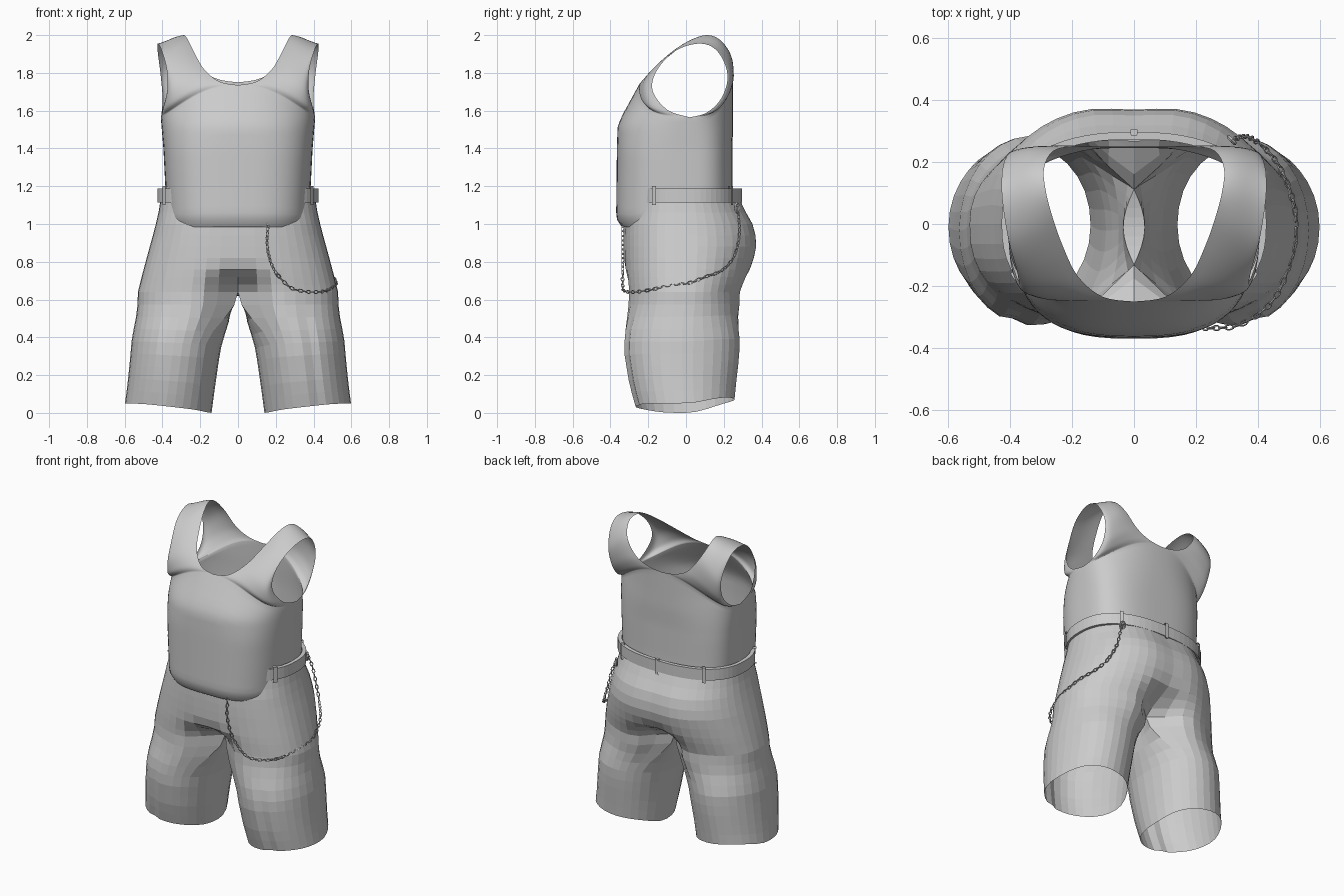
import bpy, bmesh, math
from mathutils import Vector

if "Cube" in bpy.data.objects:
    bpy.data.objects.remove(bpy.data.objects["Cube"])

cloth = bpy.data.materials.new("plain_grey")
cloth.use_nodes = True
GREY = (0.6, 0.6, 0.6, 1)
cloth.diffuse_color = GREY
cloth.node_tree.nodes["Principled BSDF"].inputs["Base Color"].default_value = GREY


def finish(name, bm, smooth=False):
    """Turn a bmesh into a named object."""
    bmesh.ops.remove_doubles(bm, verts=bm.verts, dist=0.0008)
    bmesh.ops.recalc_face_normals(bm, faces=bm.faces)
    mesh = bpy.data.meshes.new(name)
    bm.to_mesh(mesh)
    bm.free()
    mesh.materials.append(cloth)
    ob = bpy.data.objects.new(name, mesh)
    bpy.context.collection.objects.link(ob)
    for p in mesh.polygons:
        p.use_smooth = smooth
    return ob


def spline(pts, t):
    """Smooth curve through points, t from 0 to 1."""
    pts = [Vector(p) for p in pts]
    n = len(pts) - 1
    i = min(int(t * n), n - 1)
    u = t * n - i
    a, b, c, d = (pts[max(0, min(n, i + k))] for k in (-1, 0, 1, 2))
    return (b * 2 + (c - a) * u + (a * 2 - b * 5 + c * 4 - d) * u * u
            + (b * 3 - a - c * 3 + d) * u ** 3) / 2


def look(table, z):
    """Interpolate the rows of a table ordered by rising height."""
    for lo, hi in zip(table, table[1:]):
        if z <= hi[0]:
            u = max(0, (z - lo[0]) / (hi[0] - lo[0]))
            return [p + (q - p) * u for p, q in zip(lo[1:], hi[1:])]
    return table[-1][1:]


def ramp(a, b, v):
    u = max(0, min(1, (v - a) / (b - a)))
    return u * u * (3 - 2 * u)


def oval(a, power):
    """Point on a unit rounded box; angle 0 is front, 90 degrees is +x."""
    s, c = math.sin(a), -math.cos(a)
    e = 2 / power
    return math.copysign(abs(s) ** e, s), math.copysign(abs(c) ** e, c)


def loft(bm, rows, closed=False, mirror=False):
    """Skin rows of points, optionally on both sides."""
    for side in ((1, -1) if mirror else (1,)):
        grid = [[bm.verts.new((p[0] * side, p[1], p[2])) for p in r] for r in rows]
        for r0, r1 in zip(grid, grid[1:]):
            n = len(r0)
            for j in range(n if closed else n - 1):
                k = (j + 1) % n
                bm.faces.new((r0[j], r0[k], r1[k], r1[j]))


# --- Tank top: height, half width, front, back
TORSO = [(0.97, 0.355, -0.33, 0.25), (1.03, 0.375, -0.37, 0.25), (1.2, 0.385, -0.368, 0.245),
         (1.4, 0.395, -0.366, 0.245), (1.52, 0.405, -0.362, 0.25), (1.58, 0.41, -0.335, 0.25),
         (1.735, 0.39, -0.25, 0.25)]
NECK = [(0, -0.25, 1.735), (0.1, -0.235, 1.755), (0.18, -0.17, 1.82), (0.23, -0.07, 1.905),
        (0.265, 0.03, 1.975), (0.285, 0.11, 2.0), (0.29, 0.18, 1.975), (0.26, 0.235, 1.9),
        (0.19, 0.25, 1.81), (0.1, 0.25, 1.765), (0, 0.25, 1.75)]
ARM = [(0.41, 0.02, 1.565), (0.4, -0.1, 1.605), (0.375, -0.178, 1.71), (0.378, -0.15, 1.82),
       (0.405, -0.05, 1.92), (0.425, 0.08, 1.955), (0.425, 0.17, 1.91), (0.41, 0.22, 1.79),
       (0.4, 0.19, 1.67), (0.405, 0.11, 1.59), (0.41, 0.02, 1.565)]


def torso_point(a, z):
    w, f, b = look(TORSO, z)
    x, y = oval(a, 2.9 - 0.6 * ramp(1.35, 1.65, z))
    return Vector((x * w, 0.02 + y * (0.02 - f if y < 0 else b - 0.02), z))


def top_edge(a):
    c = math.cos(a)
    return torso_point(a, 1.565 + (0.17 if c > 0 else 0.185) * abs(c) ** 2.6)


bm = bmesh.new()
ROWS, COLS = 20, 32
angles = [math.pi * j / COLS for j in range(COLS + 1)]
rows = []
for i in range(ROWS + 1):
    row = []
    for a in angles:
        hem = 0.985 + 0.13 * ramp(0.7, 1.9, a)
        row.append(torso_point(a, hem + (top_edge(a).z - hem) * i / ROWS))
    rows.append(row)
loft(bm, rows, mirror=True)

# Shoulder straps: patch between neckline and armhole, easing out of the torso's upper edge
S, T = 50, COLS // 2
c00, c01, c10 = Vector(NECK[0]), Vector(ARM[0]), Vector(NECK[-1])
rows = []
for i in range(S + 1):
    s = i / S
    n, m = spline(NECK, s), spline(ARM, s)
    row = []
    for j in range(T + 1):
        t = j / T
        front = top_edge(angles[j]) - c00.lerp(c01, t)
        back = top_edge(angles[COLS - j]) - c10.lerp(c01, t)
        row.append(n.lerp(m, t) + front * (1 - s) ** 4 + back * s ** 4)
    rows.append(row)
loft(bm, rows, mirror=True)
finish("tank_top", bm, smooth=True)

# --- Shorts: height, then half width, front, back
HIPS = [(0.62, 0.535, -0.322, 0.305), (0.74, 0.505, -0.33, 0.352),
        (0.87, 0.47, -0.332, 0.388), (0.93, 0.453, -0.332, 0.387), (1.0, 0.435, -0.33, 0.368),
        (1.1, 0.412, -0.31, 0.31), (1.19, 0.405, -0.29, 0.272)]
# height, then inner x, outer x, front, back
LEGS = [(0, 0.14, 0.605, -0.258, 0.25), (0.15, 0.12, 0.585, -0.3, 0.265),
        (0.3, 0.098, 0.57, -0.325, 0.282), (0.4, 0.08, 0.562, -0.327, 0.285),
        (0.55, 0.05, 0.545, -0.325, 0.265), (0.62, 0.035, 0.535, -0.325, 0.29),
        (0.74, 0.0, 0.505, -0.328, 0.345)]
OUT, INN, CROTCH = 24, 8, 0.64


def hip_point(a, z):
    w, f, b = look(HIPS, z)
    x, y = oval(a, 2.5 if a < math.pi / 2 else 2.2)
    y *= -f if y < 0 else b
    x *= w
    centre = math.exp(-(x / 0.12) ** 2)
    y *= 1 - centre * (0.6 * ramp(0.79, 0.63, z) + (0.05 if y > 0 else 0))
    return Vector((x, y, z))


def leg_point(a, z):
    xi, xo, f, b = look(LEGS, z)
    x, y = oval(a, 2.05)
    cy = (f + b) / 2
    return Vector(((xi + xo) / 2 + x * (xo - xi) / 2, cy + y * (b - f) / 2, z))


def crotch_point(u):
    """Seat seam from back (0) to front (1)."""
    p = hip_point(math.pi, CROTCH).lerp(hip_point(0, CROTCH), u)
    arch = math.sin(math.pi * u)
    return p + Vector((0.035 * arch, 0, -0.02 * arch))


bm = bmesh.new()
loft(bm, [[hip_point(math.pi * j / OUT, z) for j in range(OUT + 1)]
          for z in (CROTCH, 0.68, 0.72, 0.76, 0.82, 0.88, 0.94, 1.0, 1.06, 1.13, 1.17)], mirror=True)
seam = [crotch_point(k / INN) for k in range(INN + 1)]
loft(bm, [seam, [(0, p.y, p.z) for p in seam]], mirror=True)
start, sweep = math.radians(-40), math.radians(260)
rows = []
LEG_ROWS = 9
for i in range(LEG_ROWS + 1):
    t, row = i / LEG_ROWS, []
    for j in range(OUT + INN):
        if j <= OUT:
            a, top = start + sweep * j / OUT, hip_point(math.pi * j / OUT, CROTCH)
        else:
            u = (j - OUT) / INN
            a, top = start + sweep + (2 * math.pi - sweep) * u, crotch_point(u)
        low = leg_point(a, 0)
        low.z = 0.11 * (low.x - 0.14) + 0.045 * ramp(0, 0.25, low.y) + 0.008 * ramp(-0.1, -0.25, low.y)
        z = low.z + (top.z - low.z) * t
        p = leg_point(a, z)
        # Crease running down the front of the leg
        if j == 5:
            p.y += 0.012
        q = p.lerp(top, ramp(0.55, 1, t))
        q.z = z
        row.append(q)
    rows.append(row)
loft(bm, rows, closed=True, mirror=True)
finish("shorts", bm)


# --- Belt and its loops
def belt_point(a, z, grow=0.0):
    x, y = oval(a, 2.4)
    return Vector((x * (0.415 + grow), y * ((0.3 if y < 0 else 0.285) + grow), z))


def band(bm, a0, a1, steps, z0, z1, inner, outer):
    rows = []
    for i in range(steps + 1):
        a = a0 + (a1 - a0) * i / steps
        rows.append([belt_point(a, z0, inner), belt_point(a, z0, outer),
                     belt_point(a, z1, outer), belt_point(a, z1, inner)])
    loft(bm, rows, closed=True)


bm = bmesh.new()
band(bm, 0, 2 * math.pi, 64, 1.115, 1.188, -0.012, 0.012)
finish("belt", bm)
bm = bmesh.new()
for deg, half in ((62, 0.04), (140, 0.03), (180, 0.012), (220, 0.03), (298, 0.04)):
    a = math.radians(deg)
    band(bm, a - half, a + half, 2, 1.1, 1.2, 0.0, 0.02)
finish("belt_loops", bm)

# --- Hanging chain of alternating links
PATH = [(0.16, -0.335, 1.0), (0.155, -0.335, 0.88), (0.19, -0.335, 0.76), (0.27, -0.335, 0.67),
        (0.34, -0.325, 0.645), (0.42, -0.275, 0.64), (0.475, -0.2, 0.65), (0.512, -0.08, 0.675),
        (0.52, 0.02, 0.69), (0.505, 0.1, 0.72), (0.465, 0.19, 0.755), (0.415, 0.25, 0.82),
        (0.37, 0.28, 0.92), (0.34, 0.28, 1.03), (0.315, 0.265, 1.1)]


def link(bm, centre, along, turn, length, width, wire):
    side = along.cross(Vector((0.3, 0.2, 1)) if abs(along.z) < 0.8 else Vector((1, 1, 0))).normalized()
    up = along.cross(side)
    across, normal = (side, up) if turn else (up, side)
    rows = []
    for i in range(11):
        a = 2 * math.pi * i / 10
        ring = along * math.cos(a) * length + across * math.sin(a) * width
        out = ring.normalized()
        rows.append([centre + ring + (out * math.cos(b) + normal * math.sin(b)) * wire
                     for b in (math.pi * k / 2 for k in range(4))])
    loft(bm, rows, closed=True)


bm = bmesh.new()
fine = [spline(PATH, i / 400) for i in range(401)]
gap, travel, count = 0.024, 0.0, 0
for p, q in zip(fine, fine[1:]):
    travel += (q - p).length
    if travel >= gap * count:
        link(bm, q, (q - p).normalized(), count % 2, 0.015, 0.008, 0.003)
        count += 1
# Clasp at the belt
link(bm, Vector((0.315, 0.27, 1.085)), Vector((0, 0, 1)), 1, 0.025, 0.016, 0.006)
finish("chain", bm)
